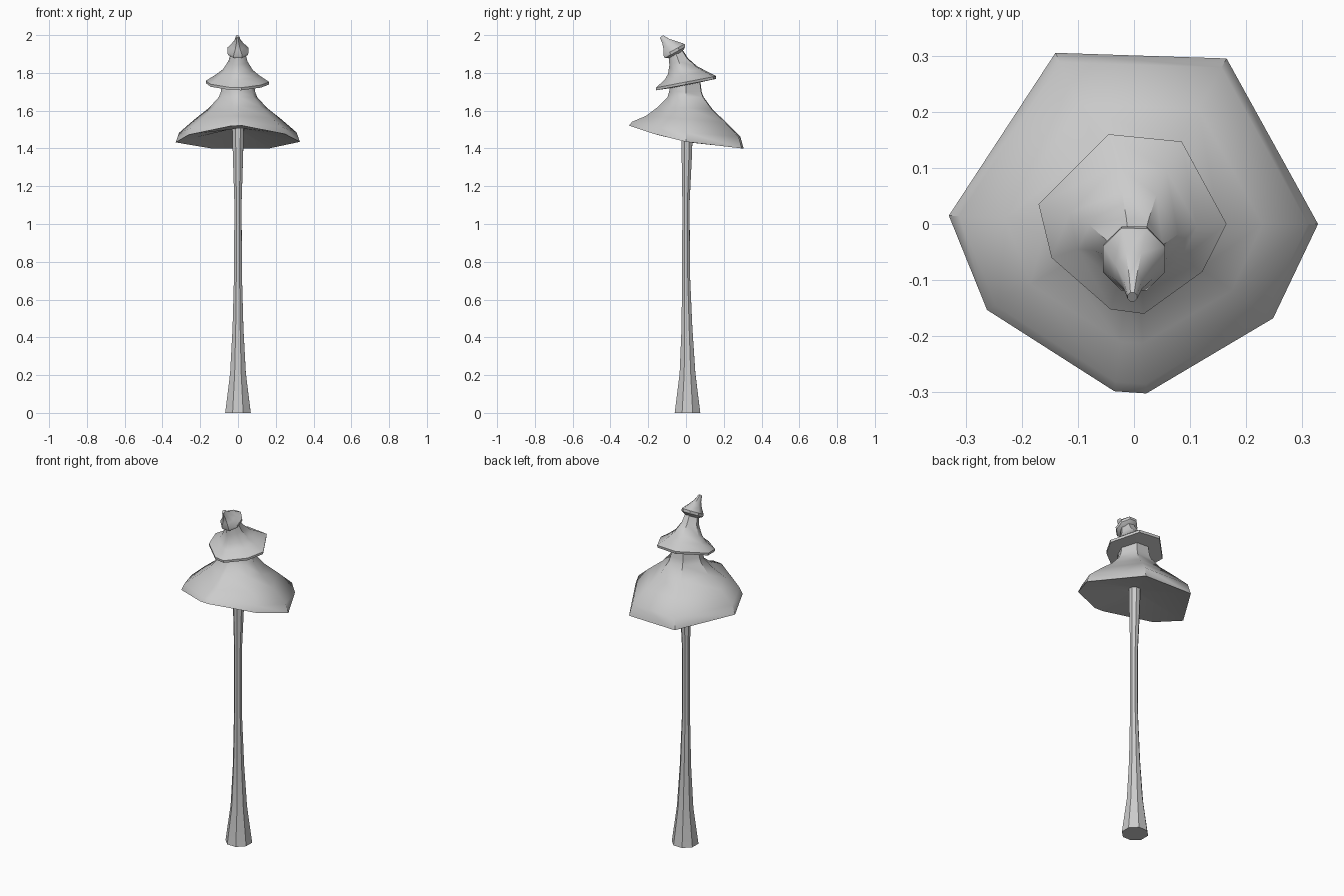
import bpy, bmesh, math
from mathutils import Vector


def loft(name, shape, rings, angle):
    """Loft an outline through rings: (center x, center y, z, size, slope, bend, roundness)."""
    rad = sum(math.hypot(x, y) for x, y in shape) / len(shape)
    bm = bmesh.new()
    loops = []
    for cx, cy, z, s, slope, bend, rnd in rings:
        loop = []
        for x, y in shape:
            k = s * ((1 - rnd) + rnd * rad / math.hypot(x, y))
            px, py = x * k, y * k
            loop.append(bm.verts.new((cx + px, cy + py, z + slope * py + bend * py * py)))
        loops.append(loop)
    n = len(shape)
    for a, b in zip(loops, loops[1:]):
        for i in range(n):
            j = (i + 1) % n
            bm.faces.new((a[i], a[j], b[j], b[i]))
    bm.faces.new(loops[0][::-1])
    bm.faces.new(loops[-1])
    bmesh.ops.recalc_face_normals(bm, faces=bm.faces)
    mesh = bpy.data.meshes.new(name)
    bm.to_mesh(mesh)
    bm.free()
    ob = bpy.data.objects.new(name, mesh)
    bpy.context.collection.objects.link(ob)
    bpy.ops.object.select_all(action='DESELECT')
    ob.select_set(True)
    bpy.context.view_layer.objects.active = ob
    bpy.ops.object.shade_smooth_by_angle(angle=math.radians(angle))
    return ob


# Slender flared trunk
octagon = [(math.cos(math.radians(22 + 45 * i)), math.sin(math.radians(22 + 45 * i)))
           for i in range(8)]
loft("trunk", octagon, [
    (0, 0.008, 0.00, 0.073, 0, 0, 0),
    (0, 0.008, 0.21, 0.045, 0, 0, 0),
    (0, 0.005, 0.45, 0.031, 0, 0, 0),
    (0, 0.000, 0.75, 0.022, 0, 0, 0),
    (0, 0.000, 1.12, 0.021, 0, 0, 0),
    (0, 0.004, 1.35, 0.029, 0, 0, 0),
    (0, 0.006, 1.54, 0.034, 0, 0, 0)], 30)

# Large lower canopy: hollowed underside, rim band, concave slope, neck
low = [(-0.14, 0.305), (0.165, 0.295), (0.328, 0), (0.248, -0.168),
       (0.022, -0.302), (-0.035, -0.298), (-0.262, -0.153), (-0.33, 0.015)]
loft("lower_canopy", low, [
    (0, 0, 1.505, 0.10, 0, 0, 0),
    (0, 0, 1.435, 1.00, -0.20, 0.28, 0),
    (0, 0, 1.485, 0.945, -0.14, 0.2, 0),
    (0, 0, 1.555, 0.70, -0.08, 0, 0.1),
    (0, 0, 1.615, 0.47, -0.06, 0, 0.3),
    (0, 0, 1.672, 0.315, 0, 0, 0.6),
    (0, 0, 1.70, 0.285, 0, 0, 0.8),
    (0, 0, 1.765, 0.25, 0.2, 0, 0.8)], 40)

# Middle canopy, tilted the other way, leaning forward toward its top
mid = [(-0.045, 0.16), (0.085, 0.147), (0.165, 0), (0.122, -0.085),
       (0.018, -0.16), (-0.042, -0.152), (-0.147, -0.06), (-0.17, 0.035)]
loft("middle_canopy", mid, [
    (0, 0, 1.735, 0.45, 0.2, 0, 0.5),
    (0, 0, 1.738, 0.99, 0.19, 0, 0),
    (0, 0, 1.752, 1.00, 0.19, 0, 0),
    (0, -0.004, 1.787, 0.68, 0.22, 0, 0.1),
    (0, -0.018, 1.815, 0.48, 0.27, 0, 0.4),
    (0, -0.038, 1.86, 0.31, 0.35, 0, 0.7),
    (0, -0.058, 1.915, 0.22, 0.45, 0, 0.9)], 40)

# Small cap with a bent pointed tip
loft("top_cap", octagon, [
    (0, -0.052, 1.895, 0.034, 0.5, 0, 0),
    (0, -0.058, 1.908, 0.058, 0.55, 0, 0),
    (0, -0.063, 1.922, 0.060, 0.55, 0, 0),
    (-0.001, -0.085, 1.945, 0.036, 0.7, 0, 0),
    (-0.002, -0.108, 1.968, 0.018, 0.8, 0, 0),
    (-0.003, -0.130, 1.993, 0.009, 0.8, 0, 0)], 40)
